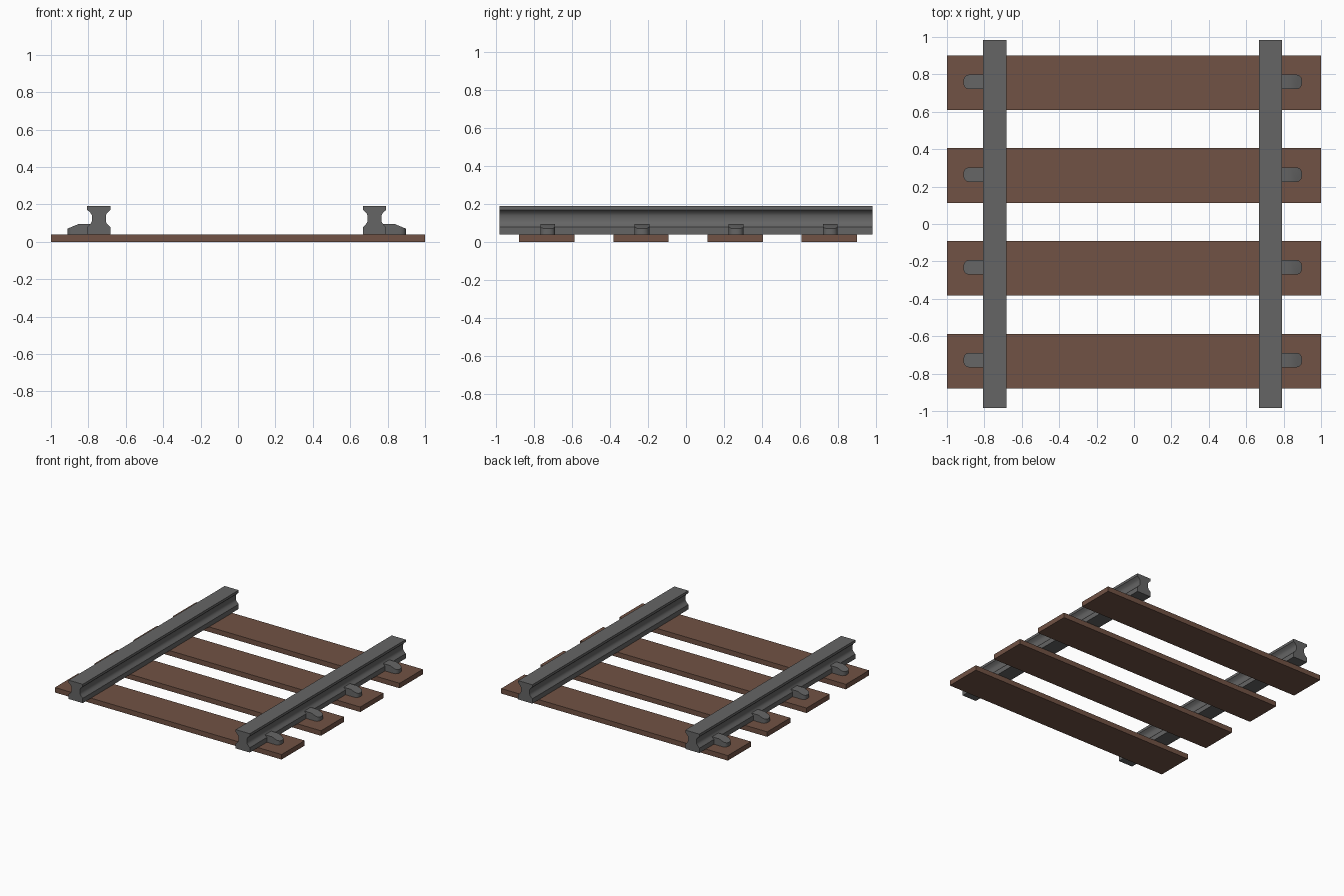
import bpy, bmesh, math
from mathutils import Vector

if "Cube" in bpy.data.objects:
    bpy.data.objects.remove(bpy.data.objects["Cube"])


def material(name, rgb):
    m = bpy.data.materials.new(name)
    m.diffuse_color = (*rgb, 1)
    m.use_nodes = True
    m.node_tree.nodes["Principled BSDF"].inputs["Base Color"].default_value = m.diffuse_color
    return m


WOOD = material("wood", (0.165, 0.085, 0.058))
STEEL = material("steel", (0.13, 0.13, 0.13))


def extruded(outline, direction):
    """bmesh solid from a planar outline swept along a direction"""
    bm = bmesh.new()
    face = bm.faces.new([bm.verts.new(p) for p in outline])
    ext = bmesh.ops.extrude_face_region(bm, geom=[face])
    moved = [g for g in ext["geom"] if isinstance(g, bmesh.types.BMVert)]
    bmesh.ops.translate(bm, verts=moved, vec=direction)
    bmesh.ops.recalc_face_normals(bm, faces=bm.faces)
    return bm


def finish(bm, name, mat, smooth=False):
    me = bpy.data.meshes.new(name)
    bm.to_mesh(me)
    bm.free()
    me.materials.append(mat)
    ob = bpy.data.objects.new(name, me)
    bpy.context.collection.objects.link(ob)
    if smooth:
        bpy.ops.object.select_all(action='DESELECT')
        ob.select_set(True)
        bpy.context.view_layer.objects.active = ob
        bpy.ops.object.shade_smooth_by_angle(angle=math.radians(35))
    return ob


TIE_Z = 0.04
TIE_Y = [-0.733 + 0.496 * i for i in range(4)]

# wooden ties
for i, y in enumerate(TIE_Y):
    h = 0.146
    base = [(-1, y - h, 0), (1, y - h, 0), (1, y + h, 0), (-1, y + h, 0)]
    finish(extruded(base, (0, 0, TIE_Z)), f"tie_{i + 1}", WOOD)

# rails: right half of the section, mirrored to the left
HALF = [(0.062, TIE_Z), (0.062, 0.078), (0.05, 0.09), (0.042, 0.099), (0.037, 0.11),
        (0.037, 0.14), (0.042, 0.151), (0.05, 0.16), (0.062, 0.17), (0.062, 0.19)]
SECTION = HALF + [(-x, z) for x, z in reversed(HALF)]


def clip(x, y, side, name):
    """rail clip: rounded outer end with a sloped top"""
    r, w, inner, outer = 0.03, 0.039, 0.04, 0.168
    pts = [(inner, -w)]
    for sy, angles in ((-1, (-90, -60, -30, 0)), (1, (0, 30, 60, 90))):
        for a in map(math.radians, angles):
            pts.append((outer - r + r * math.cos(a), sy * (w - r) + r * math.sin(a)))
    pts.append((inner, w))
    outline = [(x + side * px, y + py, TIE_Z) for px, py in pts]
    bm = extruded(outline, (0, 0, 0.055))
    # cut the slope and close it again
    cut = bmesh.ops.bisect_plane(
        bm, geom=bm.verts[:] + bm.edges[:] + bm.faces[:],
        plane_co=(x + side * outer, y, 0.07),
        plane_no=Vector((side * 0.025, 0, 0.06)).normalized(), clear_outer=True)
    rim = [g for g in cut["geom_cut"] if isinstance(g, bmesh.types.BMEdge)]
    bmesh.ops.holes_fill(bm, edges=rim, sides=0)
    bmesh.ops.recalc_face_normals(bm, faces=bm.faces)
    finish(bm, name, STEEL, True)


for label, x, side in (("left", -0.744, -1), ("right", 0.73, 1)):
    outline = [(x + px, -0.983, pz) for px, pz in SECTION]
    finish(extruded(outline, (0, 1.966, 0)), f"rail_{label}", STEEL, True)
    for i, y in enumerate(TIE_Y):
        clip(x, y + 0.005, side, f"clip_{label}_{i + 1}")
